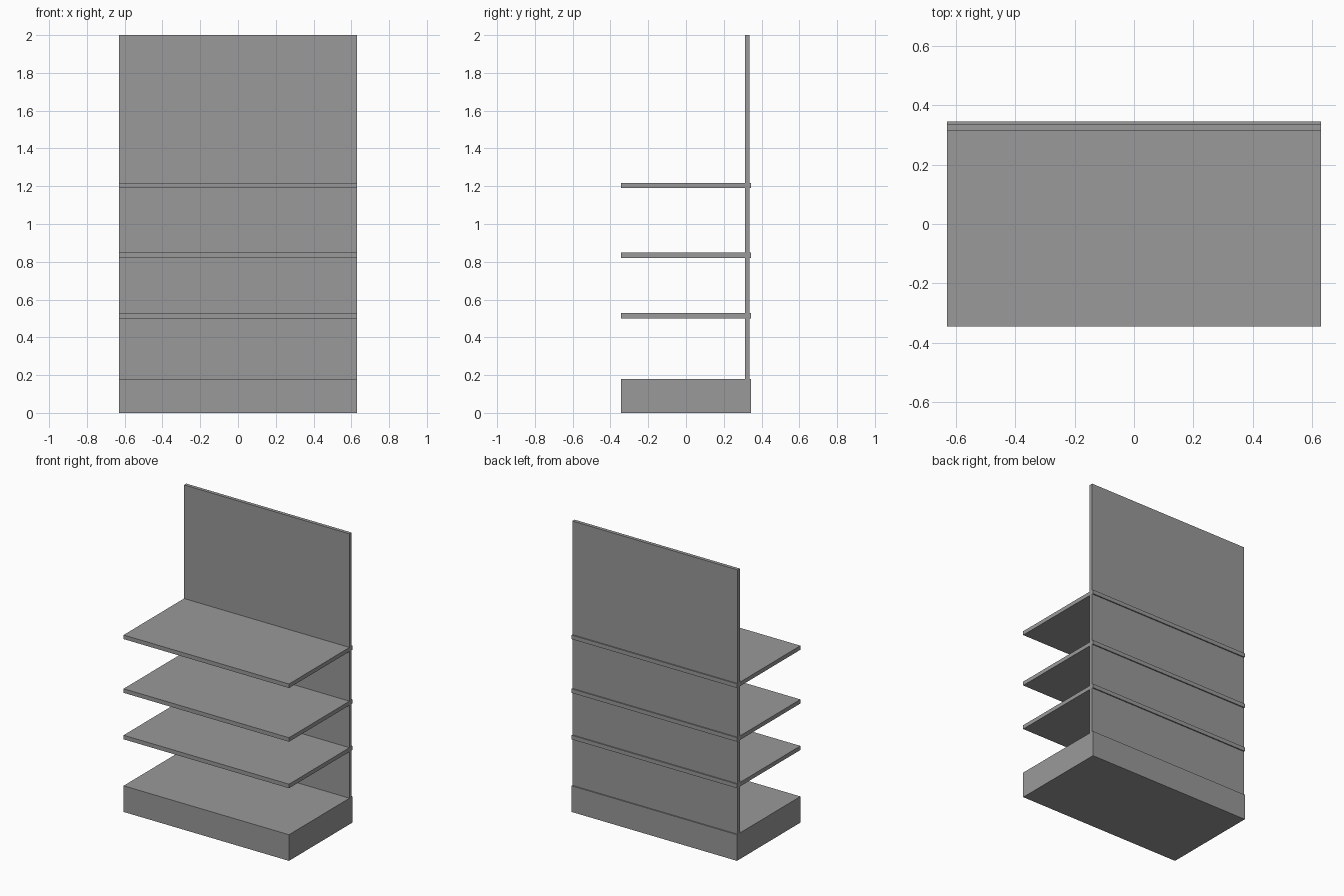
import bpy

# Remove the default cube
cube = bpy.data.objects.get("Cube")
if cube:
    bpy.data.objects.remove(cube, do_unlink=True)

# Single grey finish
grey = bpy.data.materials.new("shelf_grey")
grey.use_nodes = True
colour = (0.32, 0.32, 0.32, 1)
grey.diffuse_color = colour
grey.node_tree.nodes["Principled BSDF"].inputs["Base Color"].default_value = colour

WIDTH = 1.26
FRONT, BACK = -0.345, 0.345


def board(name, y0, y1, z0, z1):
    """Full-width box spanning the given depth and height."""
    bpy.ops.mesh.primitive_cube_add(size=1, location=(0, (y0 + y1) / 2, (z0 + z1) / 2))
    obj = bpy.context.object
    obj.name = name
    obj.scale = (WIDTH, y1 - y0, z1 - z0)
    bpy.ops.object.transform_apply(location=False, rotation=False, scale=True)
    obj.data.materials.append(grey)
    return obj


# Plinth and upright back panel
board("base_plinth", FRONT, BACK, 0, 0.18)
board("back_panel", 0.313, 0.337, 0.18, 2)

# Shelves, passing through the back panel
for name, z in (("lower", 0.5), ("middle", 0.82), ("upper", 1.19)):
    board(name + "_shelf", FRONT, BACK, z, z + 0.028)
